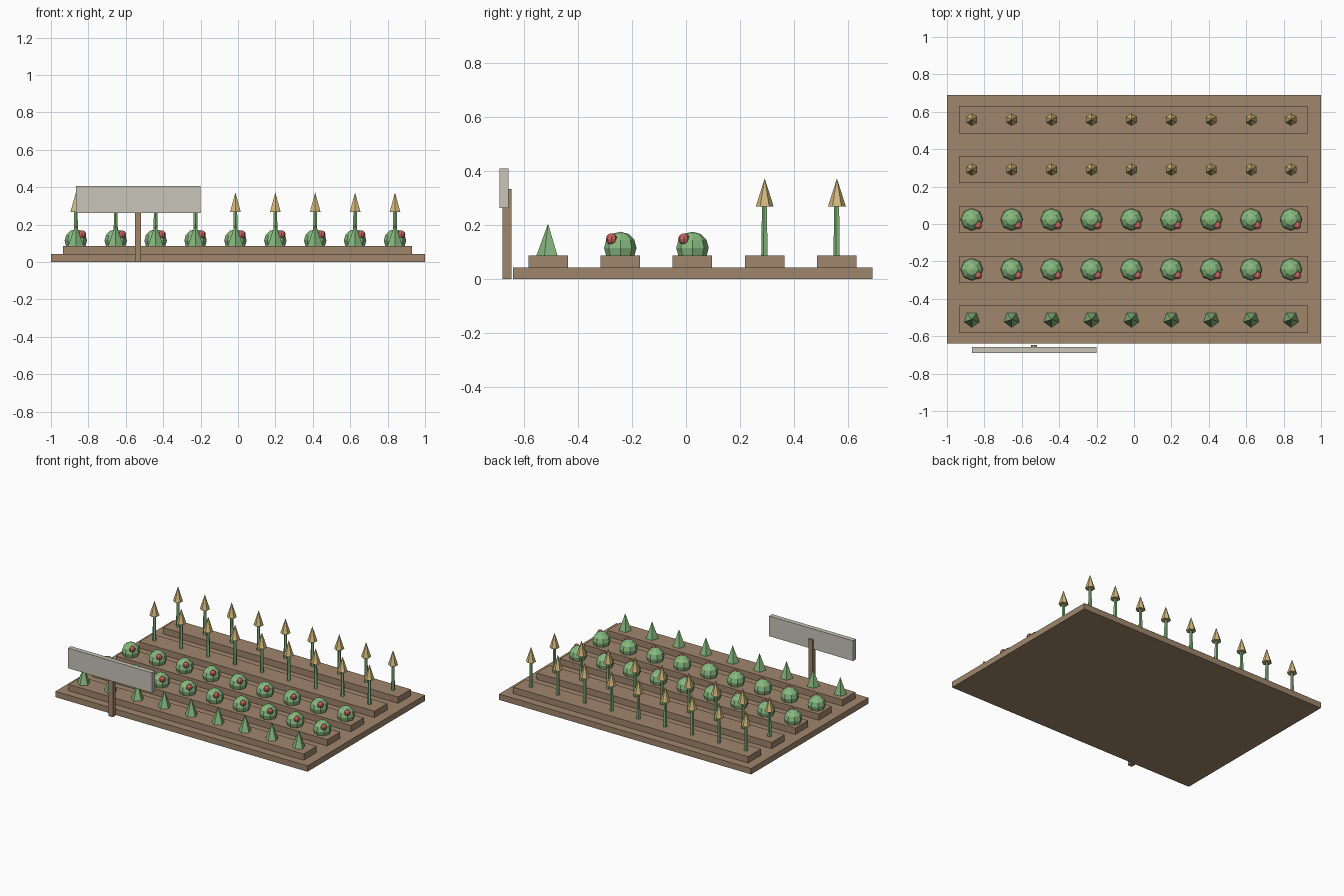
import bpy
from math import pi
from mathutils import Matrix

cube = bpy.data.objects.get("Cube")
if cube:
    bpy.data.objects.remove(cube, do_unlink=True)


def material(name, rgb):
    linear = [((c / 255 + 0.055) / 1.055) ** 2.4 for c in rgb] + [1]
    mat = bpy.data.materials.new(name)
    mat.use_nodes = True
    mat.diffuse_color = linear
    mat.node_tree.nodes["Principled BSDF"].inputs["Base Color"].default_value = linear
    return mat


SOIL = material("soil brown", (160, 134, 108))
LEAF = material("leaf green", (136, 186, 128))
FRUIT = material("fruit red", (203, 102, 98))
GRAIN = material("grain yellow", (211, 185, 124))
BOARD = material("board grey", (200, 197, 184))


def finish(name, mat):
    obj = bpy.context.object
    obj.name = name
    obj.data.materials.append(mat)
    return obj


def box(name, low, high, mat):
    centre = [(a + b) / 2 for a, b in zip(low, high)]
    bpy.ops.mesh.primitive_cube_add(size=1, location=centre)
    obj = finish(name, mat)
    obj.data.transform(Matrix.Diagonal([b - a for a, b in zip(low, high)] + [1]))
    return obj


def cone(name, sides, r1, r2, z1, z2, mat):
    # Half turn puts the first corner toward the front
    bpy.ops.mesh.primitive_cone_add(vertices=sides, radius1=r1, radius2=r2, depth=z2 - z1)
    obj = finish(name, mat)
    obj.data.transform(Matrix.Translation((0, 0, (z1 + z2) / 2)) @ Matrix.Rotation(pi, 4, "Z"))
    return obj


def ball(name, segments, rings, radius, centre, mat):
    bpy.ops.mesh.primitive_uv_sphere_add(segments=segments, ring_count=rings, radius=radius)
    obj = finish(name, mat)
    obj.data.transform(Matrix.Translation(centre) @ Matrix.Rotation(pi, 4, "Z"))
    return obj


def plant_row(parts, y):
    # Linked copies of every plant part along the bed
    for part in parts:
        for i in range(COUNT):
            plant = part.copy()
            plant.name = f"{part.name}_{i + 1}"
            plant.location = (FIRST_X + i * STEP_X, y, 0)
            bpy.context.collection.objects.link(plant)


COUNT, FIRST_X, STEP_X = 9, -0.867, 0.2133
BED_TOP = 0.087
ROWS = [-0.51 + 0.267 * i for i in range(5)]

# Ground slab and raised beds
box("ground", (-1, -0.64, 0), (1, 0.69, 0.042), SOIL)
for y in ROWS:
    box("raised_bed", (-0.935, y - 0.073, 0.03), (0.93, y + 0.073, BED_TOP), SOIL)

# Plant prototypes, each built around its own stem
sprout = [cone("sprout", 5, 0.043, 0, BED_TOP, 0.205, LEAF)]
bush = [ball("bush", 8, 6, 0.06, (0, 0, 0.115), LEAF),
        ball("fruit", 8, 6, 0.021, (0.034, -0.032, 0.148), FRUIT)]
stalk = [cone("stalk", 5, 0.013, 0.01, BED_TOP - 0.005, 0.272, LEAF),
         cone("grain_head", 6, 0.033, 0, 0.268, 0.372, GRAIN)]

for parts, rows in ((sprout, ROWS[:1]), (bush, ROWS[1:3]), (stalk, ROWS[3:])):
    for y in rows:
        plant_row(parts, y)
    for part in parts:
        bpy.data.objects.remove(part, do_unlink=True)

# Sign at the front
box("sign_post", (-0.551, -0.679, 0), (-0.518, -0.646, 0.333), SOIL)
box("sign_board", (-0.866, -0.69, 0.263), (-0.2, -0.657, 0.408), BOARD)
